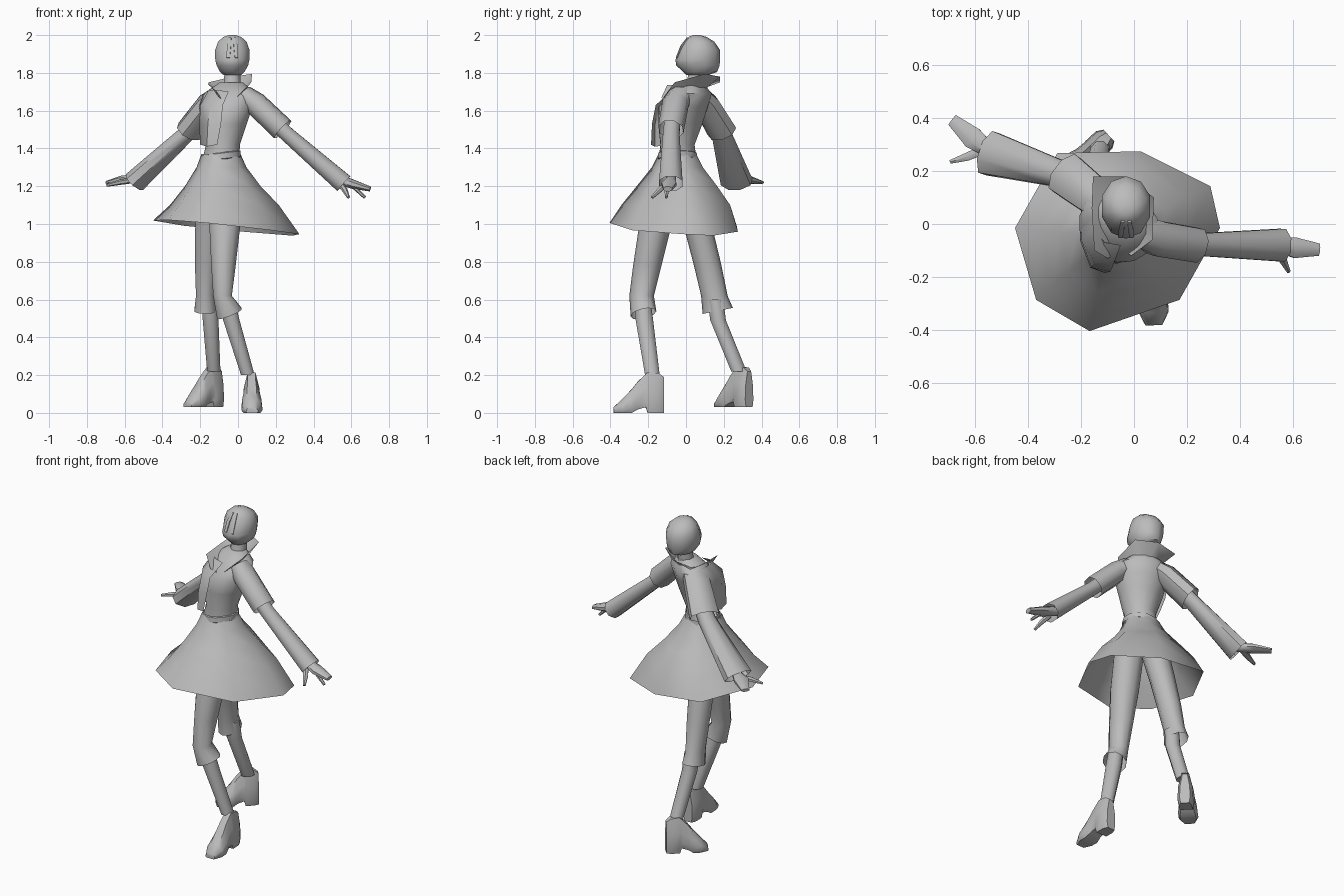
import bpy, math
from mathutils import Vector as V

grey = bpy.data.materials.new("plain_grey")
grey.diffuse_color = (0.5, 0.5, 0.5, 1)


def loft(name, rings, loop=True, caps=True, angle=50):
    """Skin a list of equal-length point rings."""
    n = len(rings[0])
    verts = [p for r in rings for p in r]
    faces = []
    for i in range(len(rings) - 1):
        for j in range(n if loop else n - 1):
            k = (j + 1) % n
            faces.append((i*n + j, i*n + k, (i+1)*n + k, (i+1)*n + j))
    if caps:
        faces.append(tuple(range(n))[::-1])
        faces.append(tuple(range(len(verts) - n, len(verts))))
    me = bpy.data.meshes.new(name)
    me.from_pydata(verts, [], faces)
    me.materials.append(grey)
    ob = bpy.data.objects.new(name, me)
    bpy.context.collection.objects.link(ob)
    bpy.ops.object.select_all(action='DESELECT')
    ob.select_set(True)
    bpy.context.view_layer.objects.active = ob
    bpy.ops.object.shade_smooth_by_angle(angle=math.radians(angle))
    return ob


def oval(c, u, v, n=10):
    return [V(c) + u * math.cos(t) + v * math.sin(t)
            for t in (2 * math.pi * (k + 0.5) / n for k in range(n))]


def column(name, rows, n=10, **kw):
    """Near-level rings: x, y, z, rx, ry, optional turn in degrees, slopes in x and y."""
    rings = []
    for x, y, z, rx, ry, *more in rows:
        turn, sx, sy = (list(more) + [0, 0, 0])[:3]
        a = math.radians(turn)
        u = V((math.cos(a), math.sin(a), 0)) * rx
        v = V((-math.sin(a), math.cos(a), 0)) * ry
        for w in (u, v):
            w.z = w.x * sx + w.y * sy
        rings.append(oval((x, y, z), u, v, n))
    return loft(name, rings, **kw)


def limb(name, rows, n=8, **kw):
    """Rings square to the path: x, y, z, half width, half height."""
    d = (V(rows[-1][:3]) - V(rows[0][:3])).normalized()
    side = V((0, 0, 1)).cross(d).normalized()
    up = d.cross(side)
    return loft(name, [oval(r[:3], side * r[3], up * r[4], n) for r in rows], **kw)


def sheet(name, rows):
    return loft(name, [[V(p) for p in r] for r in rows], loop=False, caps=False)


# head and neck
column("head", [(-.03, .06, 1.79, .05, .06), (-.03, .075, 1.805, .068, .09),
                (-.03, .063, 1.84, .088, .115), (-.03, .062, 1.87, .095, .118),
                (-.03, .073, 1.92, .096, .108), (-.03, .07, 1.965, .08, .08),
                (-.03, .062, 1.99, .05, .048), (-.03, .055, 2.0, .02, .02)], n=10)
column("neck", [(-.035, .035, 1.68, .055, .055), (-.03, .05, 1.74, .048, .048),
                (-.03, .055, 1.82, .045, .045)], n=8)

# fringe locks either side of the parting
for s in (-1, 1):
    limb("fringe_lock", [(-.03 + s*.012, .01, 1.985, .008, .006),
                         (-.03 + s*.018, -.025, 1.94, .012, .006),
                         (-.03 + s*.022, -.05, 1.88, .010, .004)], n=6)

# torso, turned at the shoulders
column("torso", [(-.09, -.045, 1.34, .1, .1), (-.08, -.045, 1.42, .09, .092, -10),
                 (-.075, -.03, 1.53, .125, .115, -25),
                 (-.065, -.015, 1.62, .15, .125, -29),
                 (-.045, .025, 1.69, .15, .1, -29),
                 (-.035, .035, 1.75, .065, .055, -29)], n=14)

# open jacket front lying over the chest
sheet("jacket_front", (
    [(-.155, .06, 1.71), (-.155, -.02, 1.71), (-.11, -.07, 1.71), (-.05, -.08, 1.70)],
    [(-.2, .06, 1.63), (-.2, -.06, 1.63), (-.15, -.145, 1.63), (-.08, -.16, 1.63)],
    [(-.19, .05, 1.53), (-.205, -.06, 1.52), (-.16, -.165, 1.52), (-.09, -.18, 1.53)],
    [(-.17, .03, 1.45), (-.2, -.06, 1.42), (-.165, -.165, 1.41), (-.11, -.185, 1.42)]))

# flared collar
sheet("collar", (
    [(-.06, -.11, 1.64), (-.10, -.06, 1.69), (-.115, .03, 1.71), (-.10, .10, 1.72),
     (-.03, .11, 1.72), (.03, .07, 1.72), (.03, -.03, 1.70), (-.04, -.10, 1.64)],
    [(-.10, -.13, 1.67), (-.15, -.10, 1.735), (-.16, .06, 1.74), (-.155, .18, 1.75),
     (-.03, .18, 1.78), (.075, .10, 1.795), (.07, -.06, 1.75), (-.01, -.12, 1.67)]))

# belt
column("belt", [(-.09, -.045, 1.34, .1, .1, 0, .12), (-.09, -.045, 1.345, .108, .108, 0, .12),
                (-.087, -.045, 1.375, .105, .105, 0, .12), (-.085, -.045, 1.38, .093, .095, 0, .12)],
       n=12)

# skirt with an uneven eight-sided hem, fuller at front and back
hem = [(-.45, -.015), (-.37, -.287), (-.168, -.405), (.172, -.287),
       (.325, -.015), (.289, .143), (.025, .275), (-.29, .268)]
skirt = []
for z, grow in ((1.37, 0), (1.3, .1), (1.2, .34), (1.1, .65), (None, 1)):
    ring = []
    for x, y in hem:
        a = math.atan2(y + .045, x + .07)
        wx, wy = -.09 + .104 * math.cos(a), -.045 + .104 * math.sin(a)
        low = 1.006 - .1 * (x + .17) - .04 * (y + .4)
        if x > .3:
            low += .005
        k = grow + (.2 if y > 0 else .13) * math.sin(a)**2 * math.sin(grow * math.pi)
        ring.append(V((wx + (x - wx) * k, wy + (y - wy) * k, z or low)))
    skirt.append(ring)
loft("skirt", skirt, caps=False, angle=60)

# arms: shoulder sleeve, flared lower sleeve, hand, thumb
limb("right_short_sleeve", [(-.09, .06, 1.69, .065, .05), (-.15, .105, 1.635, .078, .066),
                            (-.26, .19, 1.49, .088, .068)], caps=False)
limb("right_long_sleeve", [(-.2, .15, 1.56, .05, .045), (-.28, .19, 1.47, .055, .045),
                           (-.548, .268, 1.222, .09, .06)], caps=False)
limb("right_hand", [(-.5, .25, 1.245, .03, .025), (-.55, .28, 1.24, .03, .025),
                    (-.61, .325, 1.235, .045, .022), (-.688, .394, 1.22, .025, .01)])
limb("right_thumb", [(-.57, .28, 1.23, .02, .016), (-.63, .255, 1.22, .018, .014),
                     (-.695, .235, 1.205, .008, .008)], n=6)

limb("left_short_sleeve", [(.03, -.03, 1.69, .065, .05), (.09, -.055, 1.64, .072, .064),
                           (.237, -.08, 1.5, .07, .066)], caps=False)
limb("left_long_sleeve", [(.17, -.07, 1.56, .045, .045), (.26, -.078, 1.475, .047, .043),
                          (.56, -.08, 1.214, .067, .056)], caps=False)
limb("left_hand", [(.5, -.078, 1.245, .025, .025), (.55, -.08, 1.23, .03, .028),
                   (.61, -.09, 1.21, .042, .026), (.7, -.097, 1.185, .025, .014)])
limb("left_thumb", [(.54, -.1, 1.215, .018, .016), (.565, -.14, 1.18, .016, .014),
                    (.585, -.18, 1.14, .008, .008)], n=6)
limb("left_finger", [(.61, -.1, 1.2, .015, .012), (.672, -.105, 1.14, .008, .008)], n=6)

# legs: trouser with flared tilted cuff, then shin
column("left_trouser", [(-.05, -.09, 1.26, .09, .09), (-.07, -.165, .98, .085, .085),
                        (-.077, -.205, .78, .068, .075), (-.082, -.235, .62, .052, .065),
                        (-.045, -.225, .525, .068, .068, 0, .4, .2)], caps=False)
column("left_shin", [(-.06, -.23, .6, .045, .045), (-.035, -.22, .49, .047, .05),
                     (.052, -.178, .2, .039, .042)], n=8)
column("right_trouser", [(-.125, .0, 1.26, .085, .085), (-.155, .065, .98, .075, .075),
                         (-.165, .115, .78, .066, .073), (-.172, .15, .62, .053, .07),
                         (-.172, .168, .54, .062, .08, 0, 0, .2)], caps=False)
column("right_shin", [(-.15, .155, .6, .043, .045), (-.145, .17, .49, .045, .045),
                      (-.128, .28, .22, .038, .044)], n=8)


def shoe(name, heel, toe, base):
    """Heeled shoe: sections from heel to toe."""
    heel, toe = V((*heel, base)), V((*toe, base))
    d = toe - heel
    side = d.cross(V((0, 0, 1))).normalized()
    rows = [(0, 0, .19, .03), (.1, 0, .21, .045), (.32, 0, .215, .046),
            (.36, .03, .205, .045), (.52, .018, .165, .048), (.64, 0, .125, .056),
            (.82, 0, .075, .056), (1, 0, .03, .032)]
    shape = ((-.8, 0), (.8, 0), (1, .2), (.9, .6), (.45, 1), (-.45, 1), (-.9, .6), (-1, .2))
    rings = [[heel + d*t + side*w*a + V((0, 0, lo + (hi - lo)*b)) for a, b in shape]
             for t, lo, hi, w in rows]
    loft(name, rings, angle=50)


shoe("left_shoe", (.07, -.118), (.075, -.383), 0)
shoe("right_shoe", (-.095, .335), (-.268, .17), .03)
